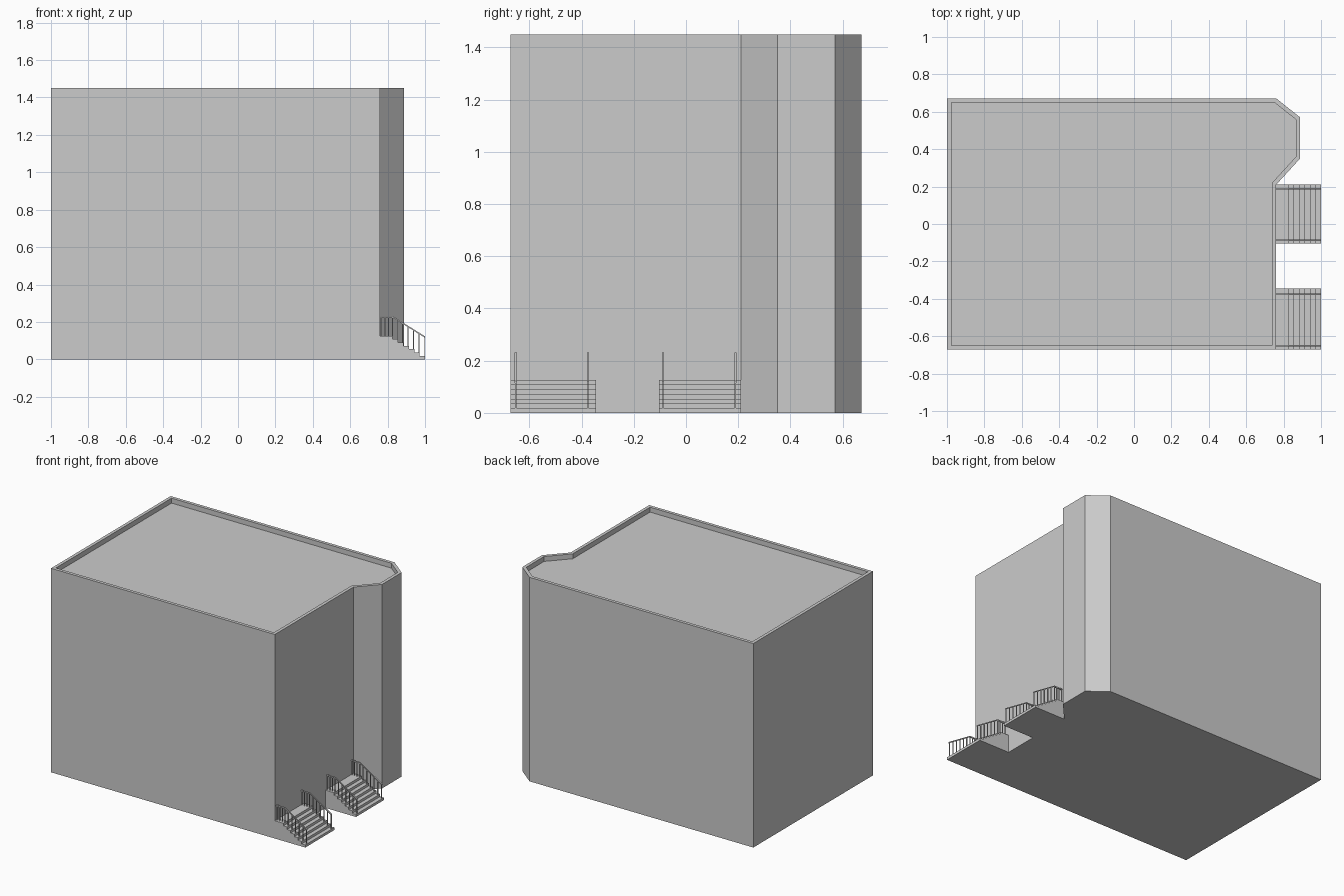
import bpy
import bmesh
from mathutils import Vector

cube = bpy.data.objects.get("Cube")
if cube:
    bpy.data.objects.remove(cube, do_unlink=True)

grey = bpy.data.materials.new("plain_grey")
grey.use_nodes = True
colour = (0.6, 0.6, 0.6, 1)
grey.diffuse_color = colour
grey.node_tree.nodes["Principled BSDF"].inputs["Base Color"].default_value = colour


def add_prism(bm, points, offset):
    """Extrude a closed outline of 3D points along an offset; return the far cap."""
    face = bm.faces.new([bm.verts.new(p) for p in points])
    result = bmesh.ops.extrude_face_region(bm, geom=[face], use_keep_orig=True)
    moved = [g for g in result["geom"] if isinstance(g, bmesh.types.BMVert)]
    bmesh.ops.translate(bm, verts=moved, vec=Vector(offset))
    return next(g for g in result["geom"] if isinstance(g, bmesh.types.BMFace))


def add_side_profile(bm, profile, y_low, y_high):
    """Extrude an x-z profile across y."""
    add_prism(bm, [(x, y_low, z) for x, z in profile], (0, y_high - y_low, 0))


def finish(bm, name):
    bmesh.ops.recalc_face_normals(bm, faces=bm.faces)
    mesh = bpy.data.meshes.new(name)
    bm.to_mesh(mesh)
    bm.free()
    mesh.materials.append(grey)
    obj = bpy.data.objects.new(name, mesh)
    bpy.context.collection.objects.link(obj)
    return obj


# Building block with the angled bay and a recessed roof behind a parapet
HEIGHT, WALL_X, HALF_Y = 1.45, 0.76, 0.672
PARAPET, RECESS = 0.023, 0.035
outline = [(-1, -HALF_Y), (WALL_X, -HALF_Y), (WALL_X, 0.21), (0.888, 0.35),
           (0.888, 0.57), (WALL_X, HALF_Y), (-1, HALF_Y)]
bm = bmesh.new()
roof = add_prism(bm, [(x, y, 0) for x, y in outline], (0, 0, HEIGHT))
bmesh.ops.recalc_face_normals(bm, faces=bm.faces)
bmesh.ops.inset_region(bm, faces=[roof], thickness=PARAPET, use_even_offset=True)
# Drop the roof by extruding it straight down
result = bmesh.ops.extrude_face_region(bm, geom=[roof])
bmesh.ops.delete(bm, geom=[roof] if roof.is_valid else [], context="FACES_ONLY")
sunk = [g for g in result["geom"] if isinstance(g, bmesh.types.BMVert)]
bmesh.ops.translate(bm, verts=sunk, vec=(0, 0, -RECESS))
finish(bm, "building")

# Stair dimensions
STEPS, RISE = 7, 0.018
LANDING_X, END_X = 0.827, 1.0
TREAD = (END_X - LANDING_X) / (STEPS - 1)
RAIL_HEIGHT, RAIL, BAR = 0.105, 0.008, 0.005
TOP = STEPS * RISE


def step_height(x):
    """Height of the stair surface at x."""
    if x <= LANDING_X:
        return TOP
    return TOP - RISE * min(STEPS - 1, int((x - LANDING_X) / TREAD) + 1)


def make_stairs(name, y_low, y_high):
    # Solid stepped block running from the wall to the ground
    profile = [(WALL_X, 0), (WALL_X, TOP)]
    for i in range(STEPS):
        x = LANDING_X + i * TREAD
        profile += [(x, TOP - i * RISE), (x, max(0, TOP - (i + 1) * RISE))]
    bm = bmesh.new()
    add_side_profile(bm, profile, y_low, y_high)
    finish(bm, name + "_stairs")


def make_railing(name, y):
    bm = bmesh.new()
    # Handrail: level over the landing, then sloping with the steps
    top = TOP + RAIL_HEIGHT
    low = RISE + RAIL_HEIGHT
    path = [(WALL_X, top), (LANDING_X, top), (END_X, low)]
    ribbon = path + [(x, z - RAIL) for x, z in reversed(path)]
    add_side_profile(bm, ribbon, y - RAIL / 2, y + RAIL / 2)

    # Balusters: evenly spaced on the landing, one per tread below
    bars = [WALL_X + 0.005 + i * 0.02 for i in range(4)]
    bars += [LANDING_X + (i + 0.85) * TREAD for i in range(STEPS - 1)]
    for x in bars:
        fall = max(0, x - LANDING_X) / (END_X - LANDING_X)
        z_top = top - fall * (top - low) - RAIL / 2
        z_low = step_height(x)
        a, b = x - BAR / 2, x + BAR / 2
        add_side_profile(bm, [(a, z_low), (b, z_low), (b, z_top), (a, z_top)],
                         y - BAR / 2, y + BAR / 2)
    finish(bm, name + "_railing")


# Two entrance stairs, each with a pair of railings
for name, y_low, y_high, rails in (
        ("front", -HALF_Y, -0.345, (-0.652, -0.375)),
        ("rear", -0.103, 0.21, (-0.088, 0.189))):
    make_stairs(name, y_low, y_high)
    for side, y in zip(("outer", "inner"), rails):
        make_railing(name + "_" + side, y)
